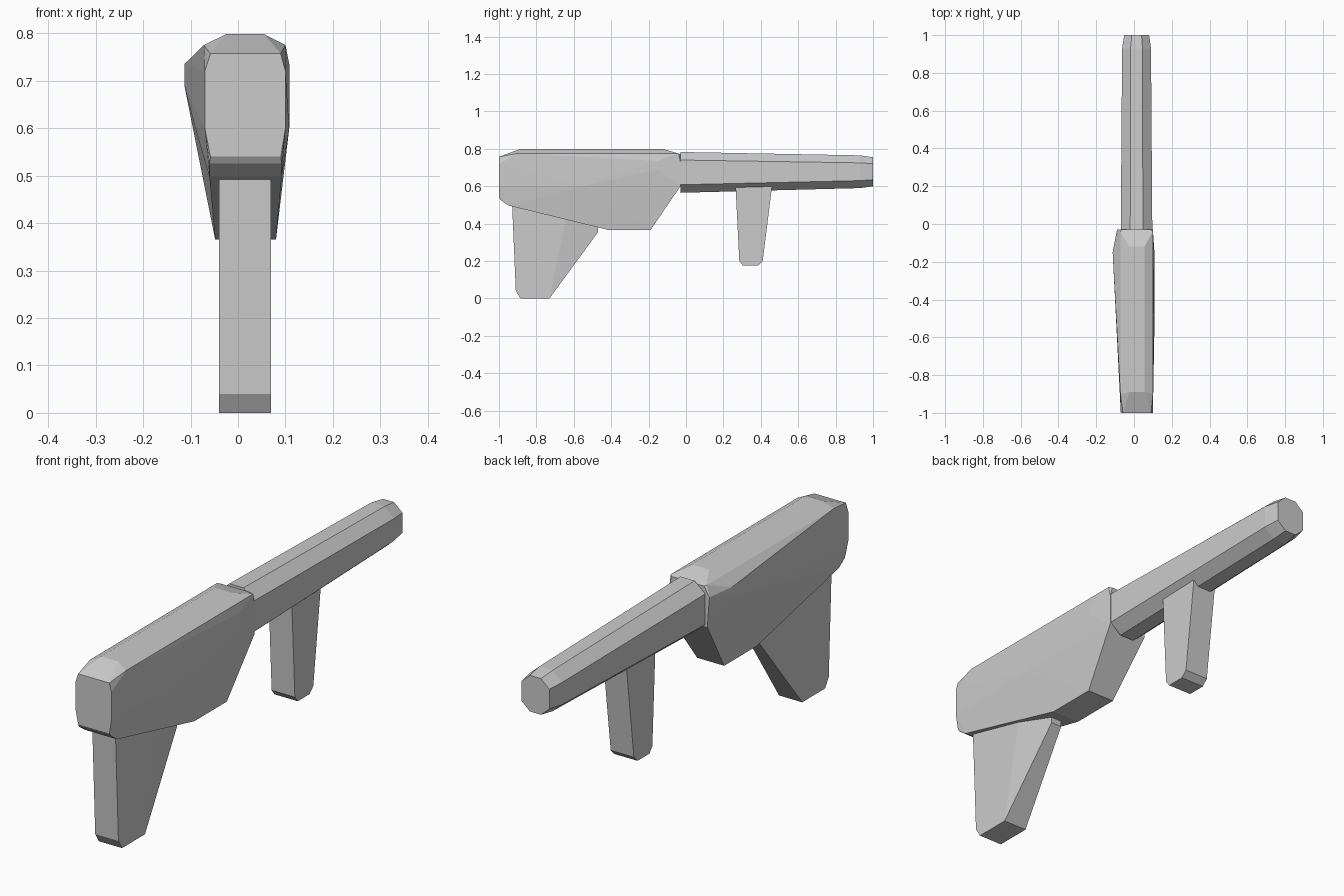
import bpy, bmesh

def hull(name, pts):
    """Faceted convex solid wrapped around a few corner points."""
    bm = bmesh.new()
    for p in pts:
        bm.verts.new(p)
    res = bmesh.ops.convex_hull(bm, input=bm.verts)
    junk = {g for g in res["geom_interior"] + res["geom_unused"]
            if isinstance(g, bmesh.types.BMVert) and g.is_valid}
    bmesh.ops.delete(bm, geom=list(junk), context='VERTS')
    bmesh.ops.dissolve_limit(bm, angle_limit=0.02, verts=bm.verts, edges=bm.edges)
    bmesh.ops.recalc_face_normals(bm, faces=bm.faces)
    me = bpy.data.meshes.new(name)
    bm.to_mesh(me)
    bm.free()
    ob = bpy.data.objects.new(name, me)
    bpy.context.collection.objects.link(ob)
    return ob

def rows(table):
    """Each row (y, z, left x, right x) gives a pair of corner points."""
    return [(x, y, z) for y, z, a, b in table for x in (a, b)]

def octagon(y, x0, x1, z0, z1, cx, cz):
    return rows([(y, z0, x0 + cx, x1 - cx), (y, z0 + cz, x0, x1),
                 (y, z1 - cz, x0, x1), (y, z1, x0 + cx, x1 - cx)])

# Main body: chamfered stock with a bulge on the left side
hull("body", rows([
    # butt end
    (-1, 0.757, -0.058, 0.09), (-1, 0.72, -0.07, 0.10),
    (-1, 0.60, -0.07, 0.10), (-1, 0.54, -0.058, 0.09),
    (-0.99, 0.525, -0.06, 0.092), (-0.95, 0.497, -0.06, 0.092),
    # top and shoulders
    (-0.89, 0.798, -0.025, 0.055), (-0.12, 0.798, -0.025, 0.055),
    (-0.90, 0.775, -0.072, 0.10), (-0.04, 0.775, -0.072, 0.10),
    # side bulge
    (-0.15, 0.735, -0.113, 0.108), (-0.15, 0.69, -0.113, 0.108),
    (-0.55, 0.60, -0.09, 0.108),
    # keel and muzzle-side face
    (-0.41, 0.365, -0.048, 0.08), (-0.19, 0.365, -0.048, 0.08),
    (-0.03, 0.60, -0.08, 0.10), (-0.03, 0.73, -0.09, 0.10),
    (-0.03, 0.772, -0.065, 0.09)]))

# Rear grip, narrowing towards its upper front corner
hull("rear_grip", rows([
    (-0.93, 0.51, -0.04, 0.07), (-0.91, 0.04, -0.04, 0.07),
    (-0.885, 0, -0.04, 0.07), (-0.73, 0, -0.04, 0.07),
    (-0.64, 0.44, -0.04, 0.07), (-0.47, 0.355, -0.01, 0.04),
    (-0.47, 0.40, -0.01, 0.04)]))

# Barrel: tapered octagonal tube with a chamfered tip
hull("barrel",
     octagon(-0.03, -0.07, 0.097, 0.565, 0.783, 0.05, 0.043)
     + octagon(0.93, -0.063, 0.09, 0.59, 0.765, 0.045, 0.04)
     + octagon(1.0, -0.052, 0.08, 0.60, 0.755, 0.04, 0.035))

# Front grip
hull("front_grip", rows([(y, z, -0.04, 0.07) for y, z in (
    (0.265, 0.60), (0.285, 0.20), (0.305, 0.175),
    (0.385, 0.175), (0.41, 0.20), (0.46, 0.60))]))
